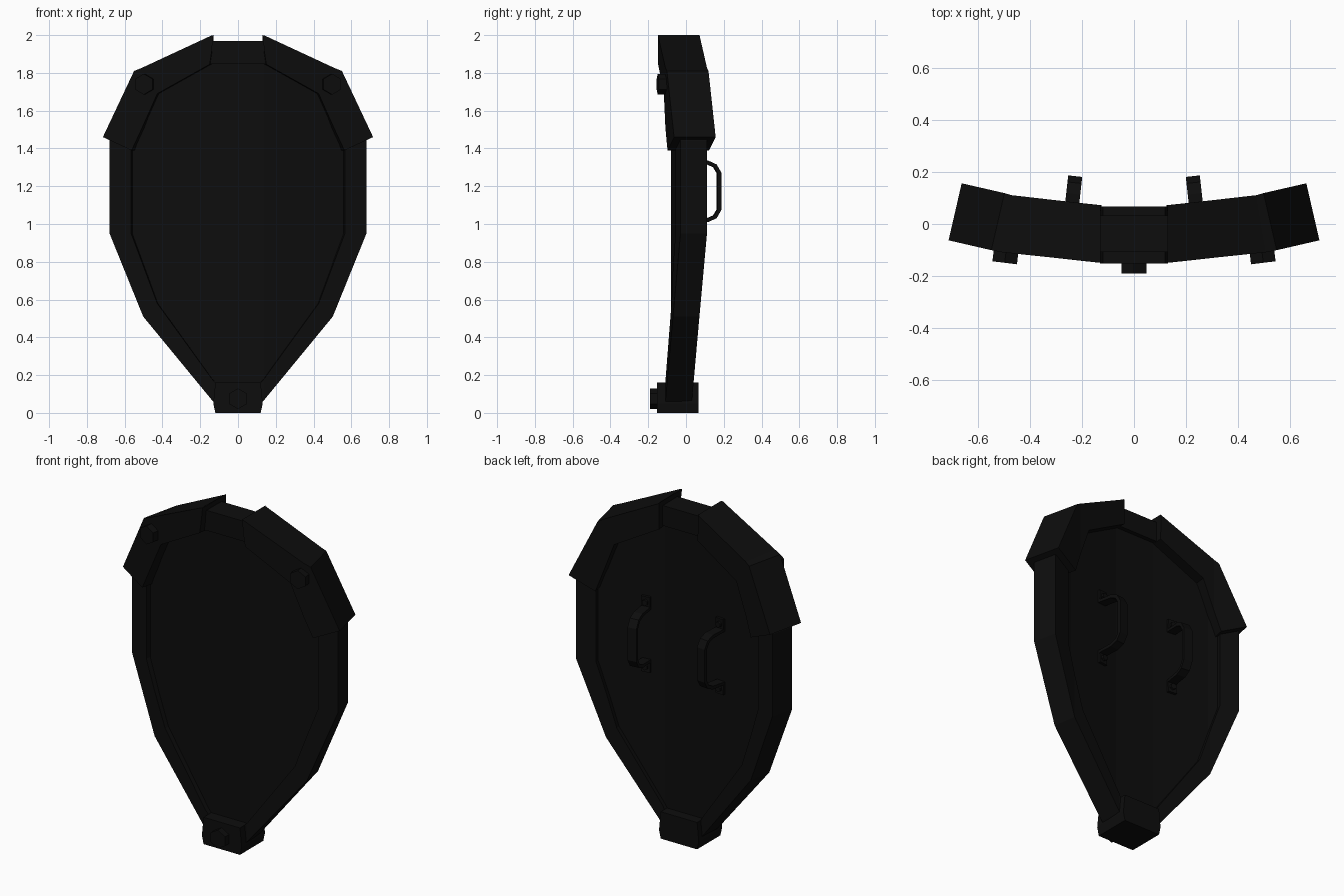
import bpy, bmesh, math
from mathutils import Vector

if "Cube" in bpy.data.objects:
    bpy.data.objects.remove(bpy.data.objects["Cube"])

black = bpy.data.materials.new("matte black")
black.use_nodes = True
COLOR = (0.004, 0.004, 0.004, 1)
black.diffuse_color = COLOR
black.node_tree.nodes["Principled BSDF"].inputs["Base Color"].default_value = COLOR

MID = -0.038                 # depth of the shield's middle surface
K1, K2 = 0.135, 0.49         # vertical crease lines
S1, S2 = 0.11, 0.23          # slopes of the outer facets


def bend(x, d, z):
    """Place a point on the creased shield surface, d behind its middle."""
    a, side = abs(x), math.copysign(1, x)
    y = S1 * max(0, min(a, K2) - K1) + S2 * max(0, a - K2)
    if abs(a - K1) < 1e-3:
        s = S1 / 2
    elif abs(a - K2) < 1e-3:
        s = (S1 + S2) / 2
    else:
        s = 0 if a < K1 else S1 if a < K2 else S2
    return Vector((x - side * s * d, MID + y + d, z))


def finish(name, bm):
    bmesh.ops.recalc_face_normals(bm, faces=bm.faces[:])
    mesh = bpy.data.meshes.new(name)
    bm.to_mesh(mesh)
    bm.free()
    mesh.materials.append(black)
    obj = bpy.data.objects.new(name, mesh)
    bpy.context.collection.objects.link(obj)
    return obj


def plate(name, polygons, front, back):
    """Thick plate from flat (x, z) polygons, creased and bent."""
    bm = bmesh.new()
    for poly in polygons:
        bm.faces.new([bm.verts.new((x, front, z)) for x, z in poly])
    bmesh.ops.remove_doubles(bm, verts=bm.verts[:], dist=1e-4)
    for k in (-K2, -K1, K1, K2):
        bmesh.ops.bisect_plane(bm, geom=bm.verts[:] + bm.edges[:] + bm.faces[:],
                               dist=1e-4, plane_co=(k, 0, 0), plane_no=(1, 0, 0))
    ext = bmesh.ops.extrude_face_region(bm, geom=bm.faces[:], use_keep_orig=True)
    for v in ext["geom"]:
        if isinstance(v, bmesh.types.BMVert):
            v.co.y = back
    for v in bm.verts:
        v.co = bend(*v.co)
    return finish(name, bm)


def mirror(points):
    return points + [(-x, z) for x, z in reversed(points)]


def band(outer, inner, closed):
    n = len(outer)
    return [[outer[i], outer[(i + 1) % n], inner[(i + 1) % n], inner[i]]
            for i in range(n if closed else n - 1)]


def stud(name, x, z, d, radius, height):
    """Hexagonal stud standing along the local surface normal."""
    bm = bmesh.new()
    bmesh.ops.create_cone(bm, cap_ends=True, segments=6,
                          radius1=radius, radius2=radius, depth=height)
    obj = finish(name, bm)
    normal = bend(x + 1e-2, 0, z) - bend(x - 1e-2, 0, z)
    obj.rotation_euler = (math.pi / 2, 0, math.atan2(normal.y, normal.x))
    obj.location = bend(x, d, z)


# Main panel and raised rim
inner = mirror([(0.13, 1.85), (0.42, 1.70), (0.55, 1.40),
                (0.55, 0.95), (0.42, 0.58), (0.12, 0.16)])
outer = mirror([(0.13, 1.97), (0.51, 1.79), (0.664, 1.44),
                (0.664, 0.95), (0.49, 0.51), (0.12, 0.05)])
plate("panel", [inner], -0.042, 0.045)
plate("rim", band(outer, inner, True), -0.07, 0.07)

# Upper corner guards with studs
guard_out = [(0.13, 2.0), (0.525, 1.81), (0.69, 1.46)]
guard_in = [(0.138, 1.845), (0.415, 1.69), (0.538, 1.39)]
for side, word in ((1, "left"), (-1, "right")):
    flip = lambda pts: [(side * x, z) for x, z in pts]
    plate(word + "_corner_guard", band(flip(guard_out), flip(guard_in), False),
          -0.11, 0.11)
    stud(word + "_stud", side * 0.482, 1.74, -0.12, 0.055, 0.06)

# Bottom cap with stud
plate("bottom_cap", [mirror([(0.12, 0.16), (0.131, 0.05), (0.12, 0.0)])], -0.115, 0.105)
stud("bottom_stud", 0, 0.075, -0.13, 0.055, 0.045)

# Grips on the back: flat strap swept along a bent path, as (depth, height)
half = [(0.05, 0.225), (0.05, 0.158), (0.14, 0.152), (0.178, 0.135), (0.2, 0.097)]
path = half + [(d, -h) for d, h in reversed(half)]
for side, word in ((1, "left"), (-1, "right")):
    bm = bmesh.new()
    rows = []
    for i, (d, h) in enumerate(path):
        a = Vector(path[max(i - 1, 0)])
        b = Vector(path[min(i + 1, len(path) - 1)])
        t = (b - a).normalized()
        n = Vector((-t.y, t.x)) * 0.01
        rows.append([bm.verts.new(bend(side * (0.25 + w), 0, 1.173 + h + e * n.y)
                                  + Vector((-side * S1, 1, 0)) * (d + e * n.x))
                     for w, e in ((-0.027, -1), (0.027, -1), (0.027, 1), (-0.027, 1))])
    for r, q in zip(rows, rows[1:]):
        for j in range(4):
            k = (j + 1) % 4
            bm.faces.new((r[j], r[k], q[k], q[j]))
    bm.faces.new(rows[0])
    bm.faces.new(rows[-1])
    finish(word + "_grip", bm)
    for h, end in ((0.192, "upper"), (-0.192, "lower")):
        stud(f"{word}_{end}_bolt", side * 0.25, 1.173 + h, 0.063, 0.018, 0.02)
